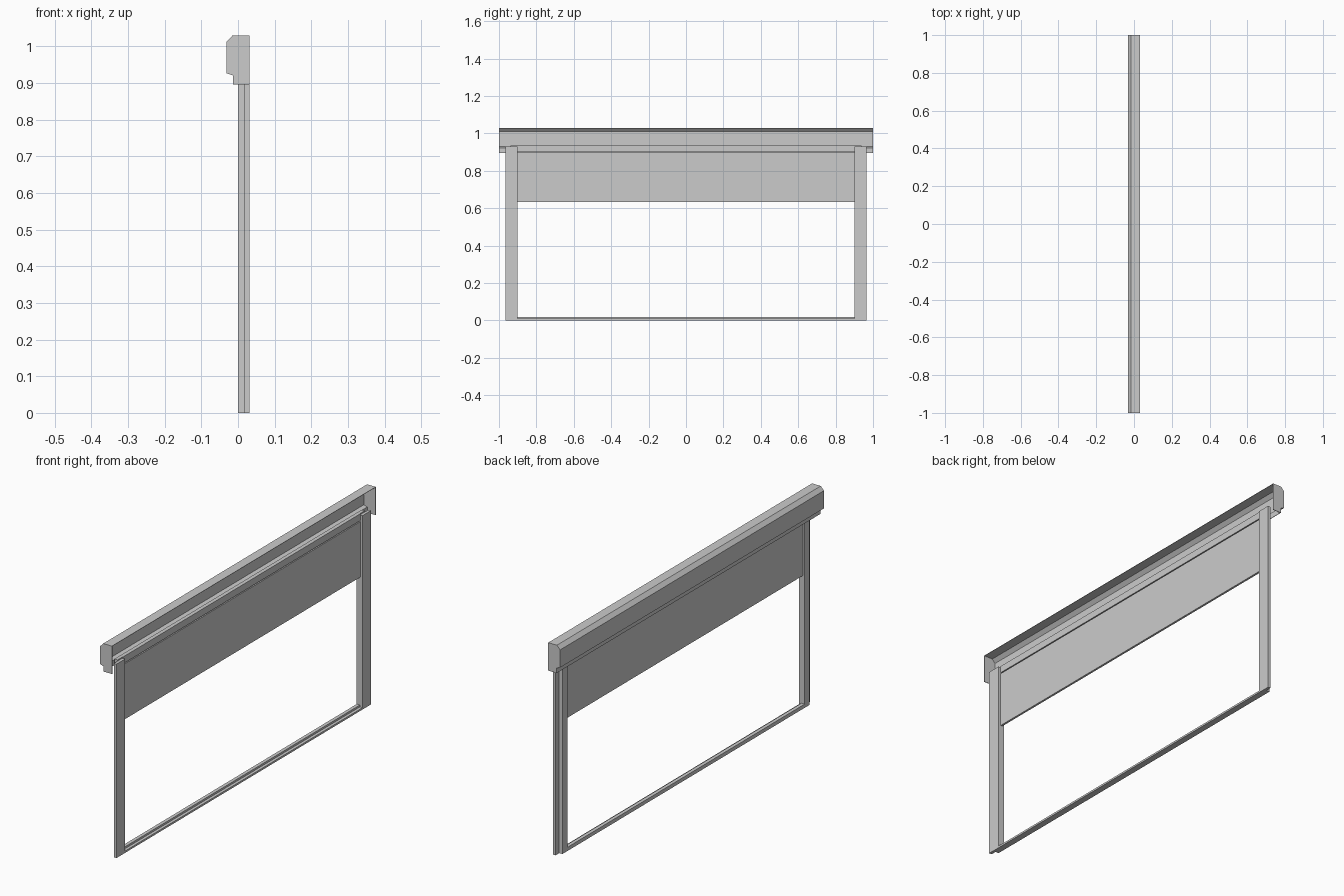
import bpy
import bmesh
from mathutils import Vector

cube = bpy.data.objects.get("Cube")
if cube:
    bpy.data.objects.remove(cube)

grey = bpy.data.materials.new("light_grey")
grey.use_nodes = True
grey.diffuse_color = (0.6, 0.6, 0.6, 1)
grey.node_tree.nodes["Principled BSDF"].inputs["Base Color"].default_value = (0.6, 0.6, 0.6, 1)


def prism(name, outline, axis, start, end):
    """Extrude an outline along y (points are x, z) or along z (points are x, y)."""
    bm = bmesh.new()
    verts = [bm.verts.new((a, start, b) if axis == "y" else (a, b, start)) for a, b in outline]
    face = bm.faces.new(verts)
    grown = bmesh.ops.extrude_face_region(bm, geom=[face])["geom"]
    shift = Vector((0, end - start, 0)) if axis == "y" else Vector((0, 0, end - start))
    bmesh.ops.translate(bm, vec=shift, verts=[g for g in grown if isinstance(g, bmesh.types.BMVert)])
    bmesh.ops.recalc_face_normals(bm, faces=bm.faces)
    mesh = bpy.data.meshes.new(name)
    bm.to_mesh(mesh)
    bm.free()
    mesh.materials.append(grey)
    obj = bpy.data.objects.new(name, mesh)
    bpy.context.collection.objects.link(obj)
    return obj


def rect(x0, x1, b0, b1):
    return [(x0, b0), (x1, b0), (x1, b1), (x0, b1)]


# Head cover: thin folded sheet, open at the back and below
T = 0.002
outer = [(0.031, 1.03), (-0.015, 1.03), (-0.032, 1.012),
         (-0.032, 0.927), (-0.014, 0.921), (-0.014, 0.896)]
inner = [(0.031, 1.03 - T), (-0.014, 1.03 - T), (-0.032 + T, 1.011),
         (-0.032 + T, 0.927 + T), (-0.014 + T, 0.921 + T), (-0.014 + T, 0.896)]
prism("head_cover", outer + inner[::-1], "y", -0.998, 0.998)

# End caps and side guides, one for each end
for side, word in ((-1, "front"), (1, "back")):
    prism(word + "_end_cap", outer + [(0.031, 0.896)], "y", side * 0.997, side)
    prism(word + "_guide_flange", rect(0.017, 0.031, side * 0.9, side * 0.965), "z", 0, 0.93)
    prism(word + "_guide_channel", rect(0, 0.017, side * 0.9, side * 0.937), "z", 0, 0.936)

# Top rail with a narrow slot above the screen
prism("top_rail", rect(0, 0.019, 0.903, 0.936), "y", -0.9, 0.9)
prism("screen_panel", rect(0.009, 0.019, 0.632, 0.898), "y", -0.9, 0.9)

# Stepped bottom rail
prism("bottom_rail",
      [(0, 0), (0.031, 0), (0.031, 0.009), (0.017, 0.009), (0.017, 0.018), (0, 0.018)],
      "y", -0.9, 0.9)
